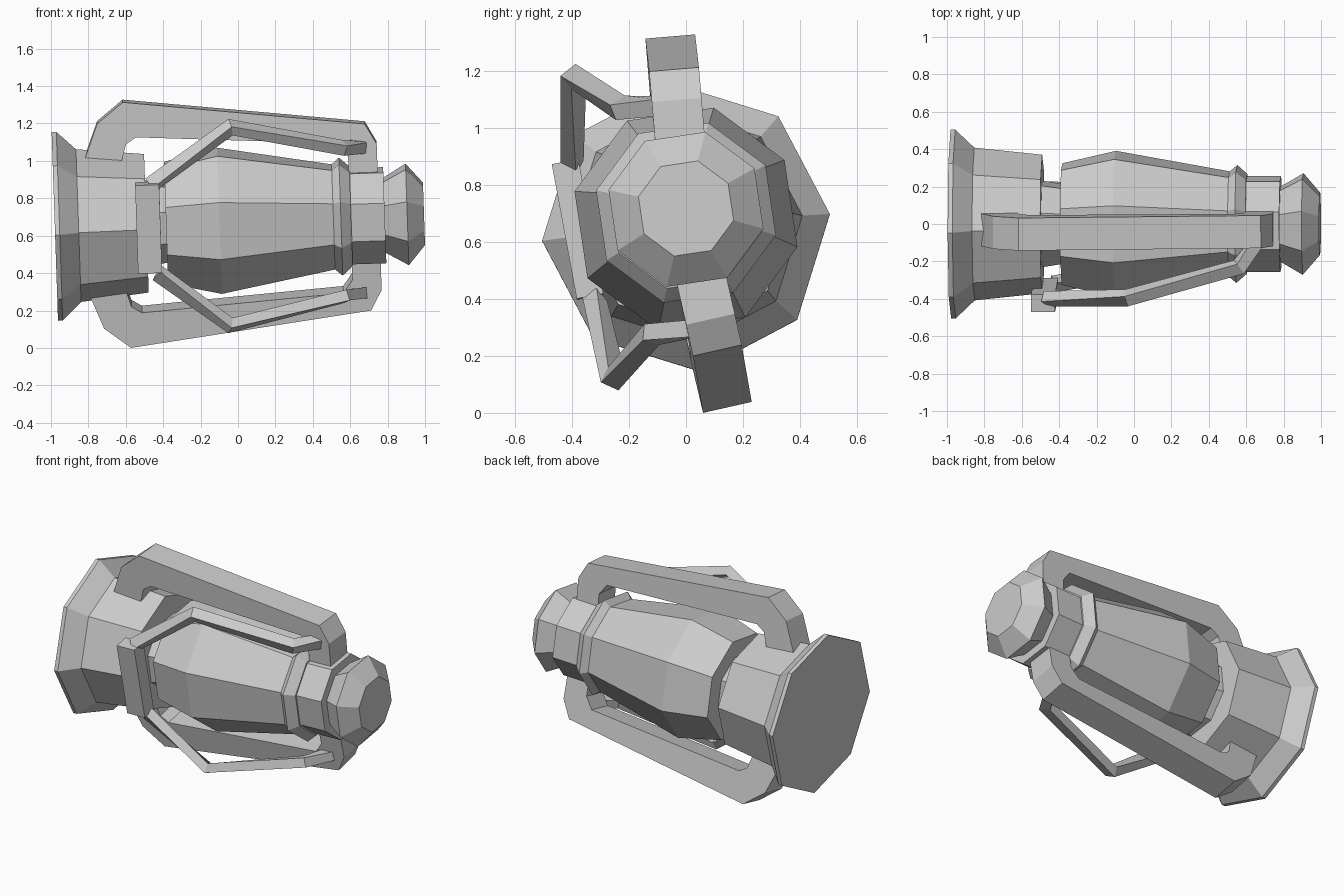
import bpy, bmesh, math
from mathutils import Matrix, Vector

if "Cube" in bpy.data.objects:
    bpy.data.objects.remove(bpy.data.objects["Cube"])

# The lantern lies on its side: its axis runs along x, tilted slightly upward
AXIS = Matrix.Translation((0, 0, 0.683)) @ Matrix.Rotation(-math.atan(0.034), 4, 'Y')


def finish(name, bm, matrix=Matrix.Identity(4)):
    bmesh.ops.recalc_face_normals(bm, faces=bm.faces)
    mesh = bpy.data.meshes.new(name)
    bm.to_mesh(mesh)
    bm.free()
    ob = bpy.data.objects.new(name, mesh)
    ob.matrix_world = matrix
    bpy.context.collection.objects.link(ob)
    return ob


def bridge(bm, rings):
    """Join successive rings of points with quads and cap both ends."""
    rings = [[bm.verts.new(p) for p in ring] for ring in rings]
    n = len(rings[0])
    for a, b in zip(rings, rings[1:]):
        for i in range(n):
            j = (i + 1) % n
            bm.faces.new((a[i], a[j], b[j], b[i]))
    bm.faces.new(rings[0])
    bm.faces.new(rings[-1])


def turned(name, profile, turn):
    """Eight-sided turned solid from (distance along axis, radius) pairs."""
    bm = bmesh.new()
    angles = [math.radians(turn + 45 * k) for k in range(8)]
    bridge(bm, [[(s, r * math.cos(a), r * math.sin(a)) for a in angles]
                for s, r in profile])
    finish(name, bm, AXIS)


def side_frame(name, angle, width=0.175):
    """Flat outlined frame arm, extruded across its width."""
    outline = [(-.82, .33), (-.735, .55), (-.595, .66), (.695, .50),
               (.755, .39), (.755, .21), (.60, .21), (.60, .33), (.55, .40),
               (-.53, .47), (-.585, .435), (-.615, .33)]
    bm = bmesh.new()
    bridge(bm, [[(s, w, r) for s, r in outline] for w in (-width / 2, width / 2)])
    finish(name, bm, AXIS @ Matrix.Rotation(math.radians(angle - 90), 4, 'X'))


def wire(name, path, half_u=0.03, half_v=0.035):
    """Square bar swept along a path, facing out from the lantern axis."""
    pts = [Vector(p) for p in path]
    bm = bmesh.new()
    rings = []
    for i, p in enumerate(pts):
        t = Vector()
        if i > 0:
            t += (p - pts[i - 1]).normalized()
        if i < len(pts) - 1:
            t += (pts[i + 1] - p).normalized()
        t.normalize()
        u = Vector((0, p.y, p.z - 0.683 - 0.034 * p.x))
        u = (u - t * u.dot(t)).normalized()
        v = t.cross(u)
        rings.append([p + u * half_u * a + v * half_v * b
                      for a, b in ((1, 1), (-1, 1), (-1, -1), (1, -1))])
    bridge(bm, rings)
    finish(name, bm)


# Fuel tank base and burner neck
turned("fuel_tank", [(-.98, .507), (-.955, .507), (-.853, .41), (-.49, .372)], 5.3)
turned("burner_neck", [(-.50, .24), (-.38, .22)], 31)

# Glass globe, collar, chimney and cap
turned("glass_globe", [(-.385, .335), (-.10, .403), (.51, .29)], 31)
turned("collar", [(.51, .29), (.55, .325), (.605, .275)], 31)
turned("chimney", [(.60, .265), (.785, .265)], 31)
turned("chimney_cap", [(.78, .205), (.905, .28), (.995, .172)], 31)

# Two side frame arms
side_frame("upper_frame_arm", 94.8)
side_frame("lower_frame_arm", 282.7)

# Hinge plate on the front
bm = bmesh.new()
bmesh.ops.create_cube(bm, size=1, matrix=Matrix.Diagonal((.128, .095, .48, 1)))
finish("hinge_plate", bm, Matrix.Translation((-.478, -.38, .643))
       @ Matrix.Rotation(math.radians(10.5), 4, 'X')
       @ Matrix.Rotation(math.radians(-1.9), 4, 'Y'))

# Thin guard wires running from the plate to the frame arms
wire("upper_guard_wire", [(-.47, -.40, .87), (-.04, -.395, 1.18),
                          (.56, -.23, 1.07), (.67, -.08, 1.075)])
wire("lower_guard_wire", [(-.43, -.32, .40), (-.04, -.255, .12),
                          (.57, -.12, .275), (.68, .05, .30)])
